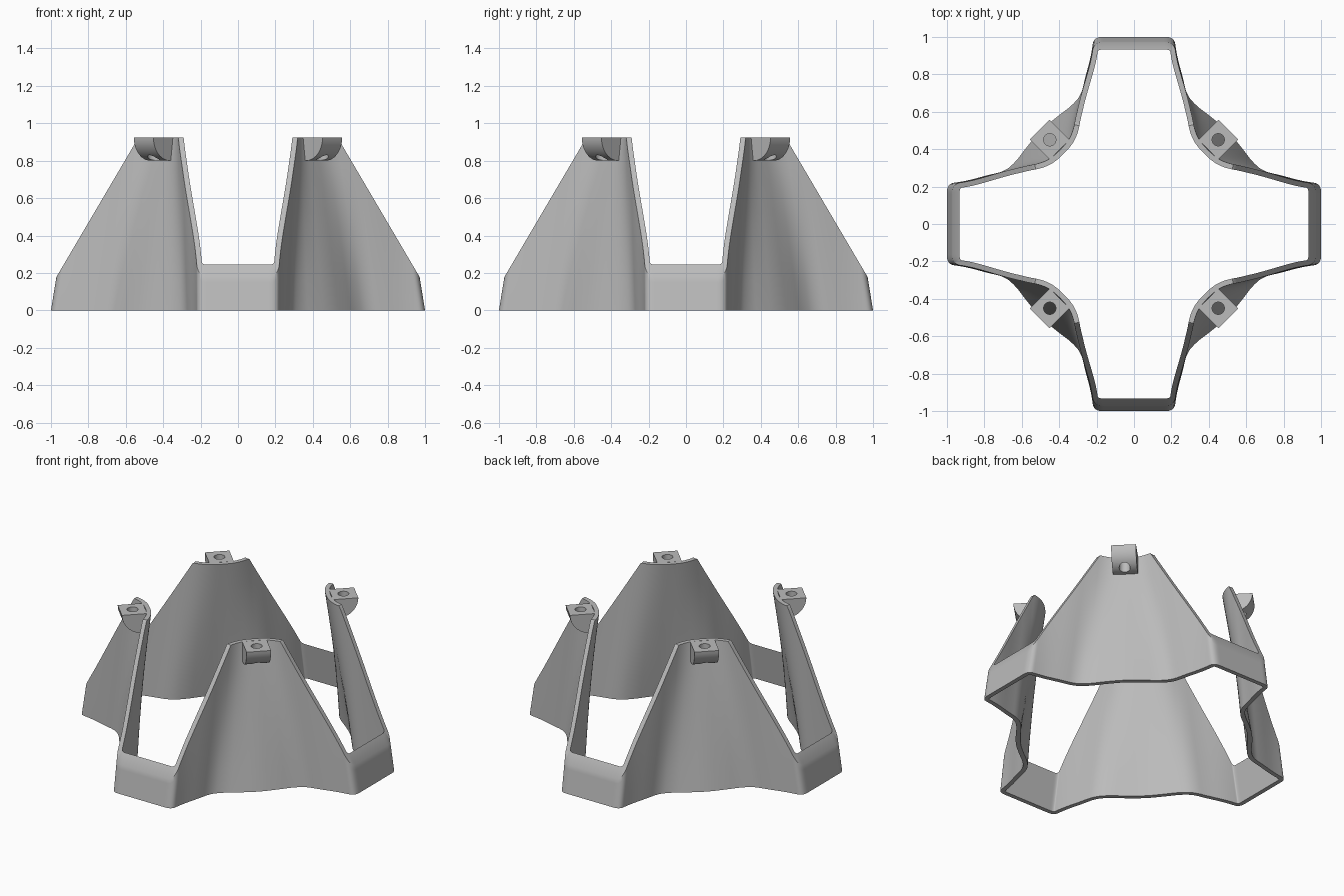
import bpy, bmesh, math
from mathutils import Vector, Matrix

if "Cube" in bpy.data.objects:
    bpy.data.objects.remove(bpy.data.objects["Cube"])

HEIGHT = 0.925
WALL = 0.028
ROWS = 6

grey = bpy.data.materials.new("plain grey")
grey.use_nodes = True
grey.diffuse_color = (0.5, 0.5, 0.5, 1)
grey.node_tree.nodes["Principled BSDF"].inputs["Base Color"].default_value = (0.5, 0.5, 0.5, 1)


def make_object(name, bm):
    bmesh.ops.recalc_face_normals(bm, faces=bm.faces)
    mesh = bpy.data.meshes.new(name)
    bm.to_mesh(mesh)
    bm.free()
    mesh.materials.append(grey)
    obj = bpy.data.objects.new(name, mesh)
    bpy.context.collection.objects.link(obj)
    return obj


def smooth(obj, degrees=35):
    bpy.ops.object.select_all(action='DESELECT')
    obj.select_set(True)
    bpy.context.view_layer.objects.active = obj
    bpy.ops.object.shade_smooth_by_angle(angle=math.radians(degrees))


def full_loop(octant):
    """Mirror an eighth of the cross outline over the diagonal, then turn it four times."""
    quarter = octant + [(y, x) for x, y in reversed(octant[1:-1])]
    loop = []
    for k in range(4):
        turn = Matrix.Rotation(-k * math.pi / 2, 2)
        loop += [turn @ Vector(p) for p in quarter]
    return loop


def round_corners(loop, passes=3):
    for _ in range(passes):
        cut = []
        for a, b in zip(loop, loop[1:] + loop[:1]):
            cut += [a.lerp(b, 0.25), a.lerp(b, 0.75)]
        loop = cut
    return loop


def inset(loop, distance):
    result = []
    for i, p in enumerate(loop):
        d = (loop[(i + 1) % len(loop)] - loop[i - 1]).normalized()
        result.append(p + Vector((d.y, -d.x)) * distance)
    return result


def cut_fraction(a, b):
    """Fraction of a wall line left below the sloped window cuts and the flat top."""
    t = 1.0
    for axis in range(2):
        p, q = abs(a[axis]), abs(b[axis])
        slope = HEIGHT + 1.7 * (q - p)
        t = min(t, (0.18 + 1.7 * (0.97 - p)) / slope)
    return t


# Thin cross-shaped skirt, lofted from foot outline to top outline
foot = [(0, 1), (.12, 1), (.215, 1), (.225, .93), (.237, .87), (.262, .78),
        (.282, .69), (.335, .63), (.41, .575), (.5, .5)]
crown = [(0, .85), (.12, .85), (.215, .85), (.235, .80), (.258, .75), (.29, .66),
         (.312, .57), (.325, .50), (.35, .445), (.395, .395)]
foot_loop = round_corners(full_loop(foot))
crown_loop = round_corners(full_loop(crown))
skins = [(foot_loop, crown_loop), (inset(foot_loop, WALL), inset(crown_loop, WALL))]

bm = bmesh.new()
columns = []
for i in range(len(foot_loop)):
    section = []
    for side, (low, high) in enumerate(skins):
        limit = cut_fraction(low[i], high[i])
        line = []
        for r in range(ROWS + 1):
            t = limit * r / ROWS
            p = low[i].lerp(high[i], t)
            line.append(bm.verts.new((p.x, p.y, HEIGHT * t)))
        section += line if side == 0 else line[::-1]
    columns.append(section)
for a, b in zip(columns, columns[1:] + columns[:1]):
    n = len(a)
    for j in range(n):
        k = (j + 1) % n
        bm.faces.new((a[j], b[j], b[k], a[k]))
smooth(make_object("skirt_frame", bm))


# Mounting lugs: quarter-round blocks with a vertical bore
def make_lug(name, angle):
    radius, centre, half_width = 0.125, 0.589, 0.074
    profile = [(0.562, HEIGHT), (0.575, HEIGHT - radius)]
    for i in range(13):
        a = math.pi / 2 * i / 12
        profile.append((centre + radius * math.sin(a), HEIGHT - radius * math.cos(a)))
    turn = Matrix.Rotation(angle, 4, 'Z')
    bm = bmesh.new()
    face = bm.faces.new([bm.verts.new((r, -half_width, z)) for r, z in profile])
    ext = bmesh.ops.extrude_face_region(bm, geom=[face])
    moved = [v for v in ext["geom"] if isinstance(v, bmesh.types.BMVert)]
    bmesh.ops.translate(bm, verts=moved, vec=(0, 2 * half_width, 0))
    bm.transform(turn)
    lug = make_object(name, bm)

    bm = bmesh.new()
    bmesh.ops.create_cone(bm, cap_ends=True, segments=32, radius1=0.033, radius2=0.033, depth=0.4,
                          matrix=turn @ Matrix.Translation((0.637, 0, HEIGHT - 0.05)))
    cutter = make_object("bore_cutter", bm)
    cutter.hide_render = True
    bore = lug.modifiers.new("bore", 'BOOLEAN')
    bore.operation = 'DIFFERENCE'
    bore.solver = 'EXACT'
    bore.object = cutter
    bpy.context.view_layer.objects.active = lug
    bpy.ops.object.modifier_apply(modifier="bore")
    bpy.data.objects.remove(cutter)
    smooth(lug)


for k, name in enumerate(["back_left", "back_right", "front_right", "front_left"]):
    make_lug("mounting_lug_" + name, math.pi / 4 + k * math.pi / 2)
